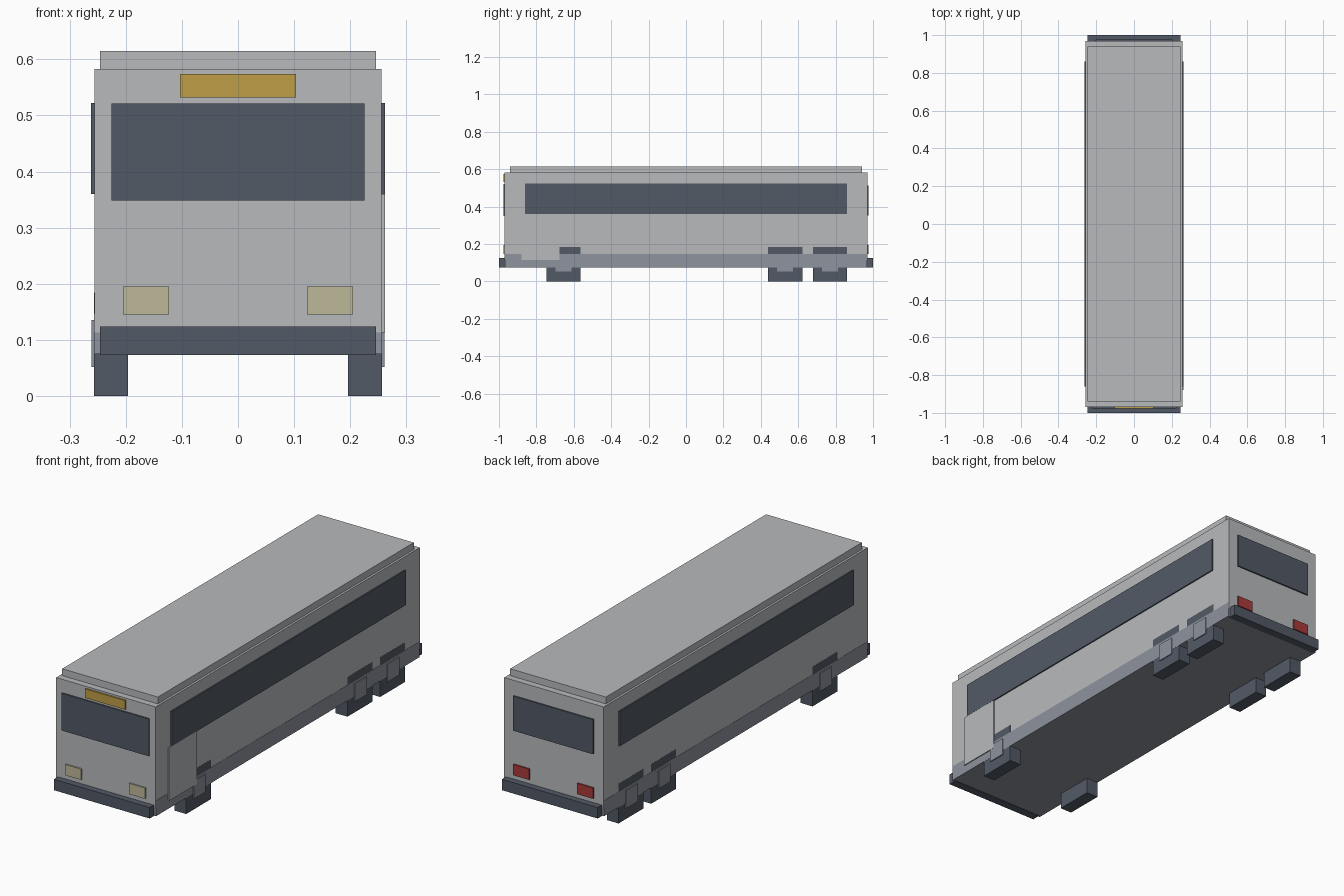
import bpy
import bmesh
from mathutils import Matrix, Vector

if "Cube" in bpy.data.objects:
    bpy.data.objects.remove(bpy.data.objects["Cube"], do_unlink=True)


def material(name, rgb):
    """Flat material from 0-255 display values, converted to linear."""
    lin = [((c / 255 + 0.055) / 1.055) ** 2.4 for c in rgb] + [1.0]
    mat = bpy.data.materials.new(name)
    mat.use_nodes = True
    mat.diffuse_color = lin
    mat.node_tree.nodes["Principled BSDF"].inputs["Base Color"].default_value = lin
    return mat


PAINT = material("light grey paint", (184, 186, 188))
SKIRT = material("blue grey trim", (142, 147, 158))
DARK = material("dark slate", (82, 90, 102))
AMBER = material("amber", (190, 157, 70))
CREAM = material("cream lamp", (190, 184, 152))
RED = material("red lamp", (170, 58, 58))


def box(name, mat, x, y, z):
    """Box spanning the given (low, high) range on each axis."""
    lo, hi = (Vector(p) for p in zip(x, y, z))
    bm = bmesh.new()
    bmesh.ops.create_cube(bm, size=1, matrix=Matrix.Translation((lo + hi) / 2)
                          @ Matrix.Diagonal((*(hi - lo), 1)))
    mesh = bpy.data.meshes.new(name)
    bm.to_mesh(mesh)
    bm.free()
    mesh.materials.append(mat)
    obj = bpy.data.objects.new(name, mesh)
    bpy.context.collection.objects.link(obj)
    return obj


def pair(name, mat, x, y, z):
    """The same box on both sides of the vehicle."""
    box(name + "_left", mat, x, y, z)
    box(name + "_right", mat, (-x[1], -x[0]), y, z)


W, L = 0.256, 0.97      # half width and half length of the body
FRONT = (-L - 0.007, -L + 0.01)
BACK = (L - 0.01, L + 0.007)

# Main shell
box("body", PAINT, (-W, W), (-L, L), (0.113, 0.583))
box("roof", PAINT, (-0.246, 0.246), (-0.94, 0.94), (0.57, 0.615))
box("skirt", SKIRT, (-W - 0.001, W + 0.001), (-L + 0.002, L - 0.002), (0.075, 0.147))

# Bumpers
box("front_bumper", DARK, (-0.246, 0.246), (-1, -0.96), (0.073, 0.124))
box("rear_bumper", DARK, (-0.246, 0.246), (0.96, 1), (0.073, 0.124))

# Glass
box("windshield", DARK, (-0.225, 0.225), FRONT, (0.348, 0.521))
box("rear_window", DARK, (-0.205, 0.205), BACK, (0.352, 0.513))
pair("side_window", DARK, (0.25, 0.262), (-0.86, 0.86), (0.36, 0.522))

# Lamps and destination sign
box("destination_sign", AMBER, (-0.103, 0.103), FRONT, (0.532, 0.574))
pair("headlight", CREAM, (0.123, 0.205), FRONT, (0.145, 0.195))
pair("taillight", RED, (0.123, 0.205), BACK, (0.145, 0.195))

# Passenger door on one side only
box("door", PAINT, (0.25, 0.2616), (-0.88, -0.675), (0.113, 0.36))

# Blocky wheels with square hubs
for label, y in (("front", -0.655), ("middle", 0.53), ("rear", 0.77)):
    pair(label + "_wheel", DARK, (0.196, W + 0.0005), (y - 0.092, y + 0.092), (0, 0.184))
    pair(label + "_hub", SKIRT, (0.25, 0.2612), (y - 0.043, y + 0.043), (0.052, 0.135))
